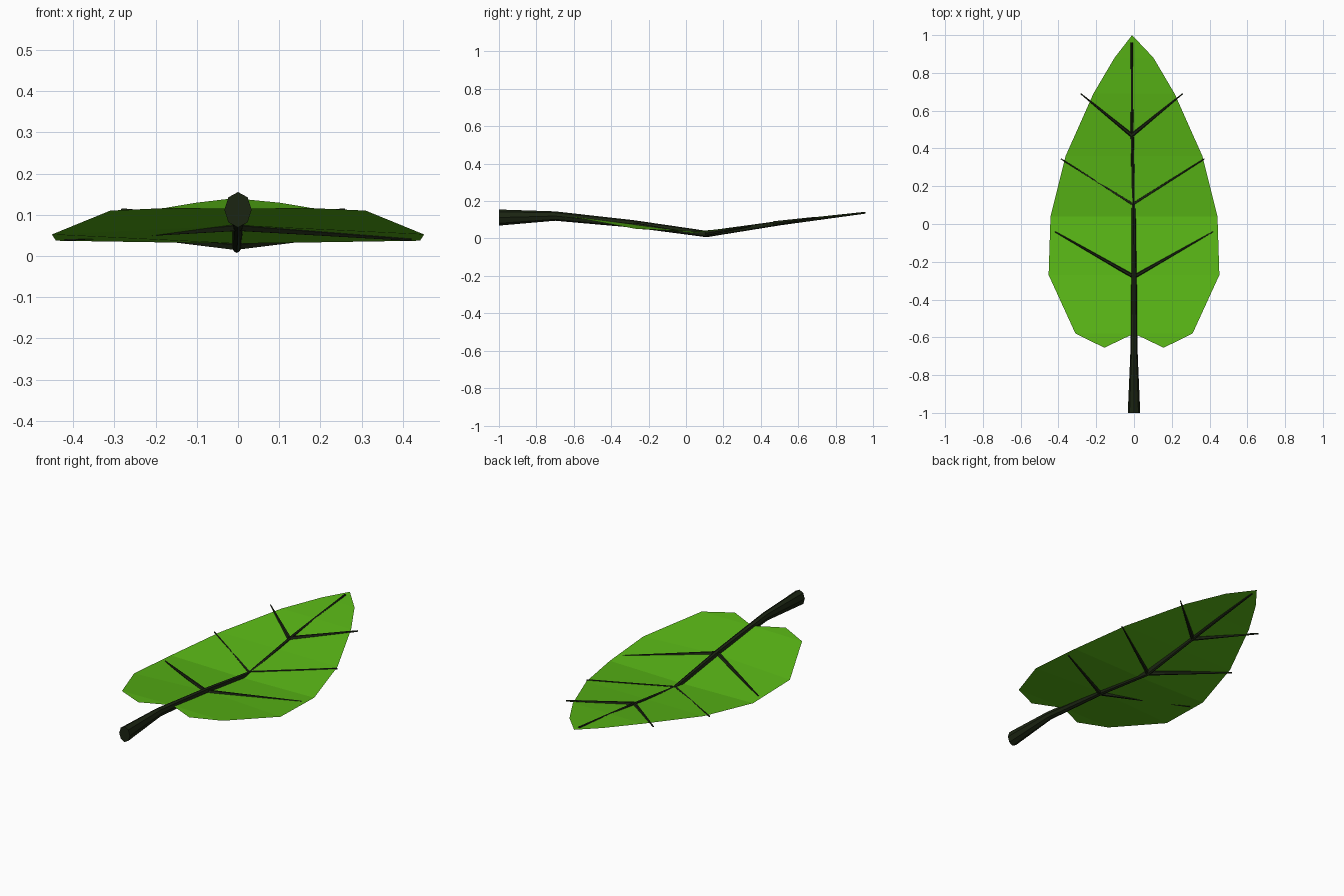
import bpy, bmesh, math
from mathutils import Vector

if "Cube" in bpy.data.objects:
    bpy.data.objects.remove(bpy.data.objects["Cube"])


def material(name, color):
    m = bpy.data.materials.new(name)
    m.diffuse_color = color
    m.use_nodes = True
    m.node_tree.nodes["Principled BSDF"].inputs["Base Color"].default_value = m.diffuse_color
    return m


GREEN = material("leaf_green", (0.10, 0.47, 0.008, 1))
DARK = material("vein_dark", (0.011, 0.018, 0.006, 1))


def add_object(name, bm, mat):
    me = bpy.data.meshes.new(name)
    bm.to_mesh(me)
    bm.free()
    me.materials.append(mat)
    ob = bpy.data.objects.new(name, me)
    bpy.context.collection.objects.link(ob)
    return ob


def tube(name, stations, sides):
    """Tapered tube; stations are (centre, half width, half height)."""
    bm = bmesh.new()
    pts = [Vector(s[0]) for s in stations]
    rings = []
    for i, (_, rw, rh) in enumerate(stations):
        d = pts[min(i + 1, len(pts) - 1)] - pts[max(i - 1, 0)]
        side = Vector((d.y, -d.x, 0)).normalized()
        rings.append([bm.verts.new(pts[i] + side * rw * math.cos(a) + Vector((0, 0, rh * math.sin(a))))
                      for a in (2 * math.pi * k / sides for k in range(sides))])
    for a, b in zip(rings, rings[1:]):
        for k in range(sides):
            n = (k + 1) % sides
            bm.faces.new((a[k], a[n], b[n], b[k]))
    bm.faces.new(rings[0])
    bm.faces.new(rings[-1])
    bmesh.ops.recalc_face_normals(bm, faces=bm.faces)
    return add_object(name, bm, DARK)


# Leaf blade: a single folded sheet; rows are (y, half width, centre z, edge z)
rows = [(-0.58, 0.31, 0.114, 0.110), (-0.27, 0.452, 0.074, 0.052),
        (0.04, 0.442, 0.030, 0.037), (0.36, 0.362, 0.066, 0.066),
        (0.69, 0.215, 0.112, 0.110), (0.88, 0.103, 0.130, 0.129)]
bm = bmesh.new()
grid = [[bm.verts.new((-w, y, ze)), bm.verts.new((0, y, zc)), bm.verts.new((w, y, ze))]
        for y, w, zc, ze in rows]
for a, b in zip(grid, grid[1:]):
    for i in range(2):
        bm.faces.new((a[i], a[i + 1], b[i + 1], b[i]))
tip = bm.verts.new((-0.01, 1.0, 0.14))
bm.faces.new((grid[-1][0], grid[-1][1], tip))
bm.faces.new((grid[-1][1], grid[-1][2], tip))
# Rounded lobes either side of the stalk
lobe_l = bm.verts.new((-0.157, -0.655, 0.117))
lobe_r = bm.verts.new((0.157, -0.655, 0.117))
bm.faces.new((lobe_l, grid[0][1], grid[0][0]))
bm.faces.new((lobe_r, grid[0][2], grid[0][1]))
add_object("leaf_blade", bm, GREEN)

# Stalk and midrib
tube("stalk_and_midrib", [
    ((0, -1.0, 0.112), 0.033, 0.043),
    ((0, -0.70, 0.120), 0.020, 0.025),
    ((0, -0.28, 0.078), 0.014, 0.020),
    ((-0.003, 0.11, 0.024), 0.011, 0.017),
    ((-0.01, 0.50, 0.082), 0.009, 0.012),
    ((-0.012, 0.96, 0.138), 0.006, 0.005)], 8)

# Side veins, in mirrored pairs: centre x, base (y, z), tip (half span, y, z)
pairs = [(0, -0.28, 0.073, 0.42, -0.04, 0.040),
         (-0.007, 0.105, 0.027, 0.380, 0.345, 0.065),
         (-0.012, 0.47, 0.080, 0.270, 0.69, 0.112)]
for n, (cx, y0, z0, span, y1, z1) in enumerate(pairs, 1):
    for label, s in (("left", -1), ("right", 1)):
        tube(f"side_vein_{label}_{n}",
             [((cx, y0, z0), 0.011, 0.014), ((cx + s * span, y1, z1), 0.003, 0.004)], 6)
